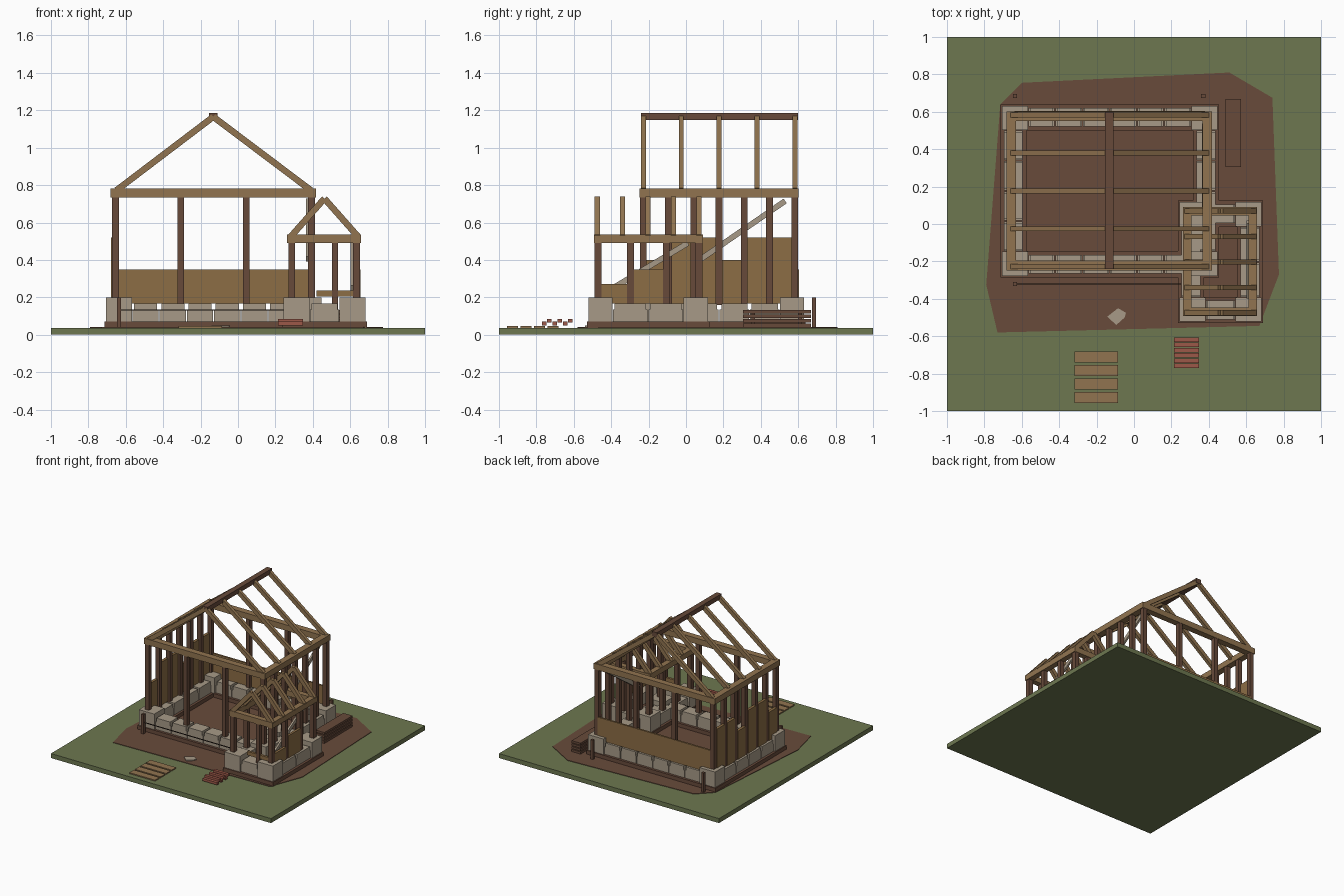
import bpy, bmesh
from mathutils import Vector, Matrix

if "Cube" in bpy.data.objects:
    bpy.data.objects.remove(bpy.data.objects["Cube"], do_unlink=True)


def material(name, hex_code):
    rgb = [int(hex_code[i:i + 2], 16) / 255 for i in (0, 2, 4)]
    color = [c / 12.92 if c <= 0.04 else ((c + 0.055) / 1.055) ** 2.4 for c in rgb] + [1]
    mat = bpy.data.materials.new(name)
    mat.use_nodes = True
    mat.diffuse_color = color
    mat.node_tree.nodes["Principled BSDF"].inputs["Base Color"].default_value = color
    return mat


grass = material("grass green", "6d7750")
dirt = material("dirt brown", "684b3b")
stone = material("pale stone", "a79a87")
dark_wood = material("dark wood", "674a3a")
tan_wood = material("tan wood", "917450")
panel_wood = material("panel wood", "8c6d45")
brick_red = material("brick red", "9c5848")
string_dark = material("dark string", "3a2c24")


class Part:
    """Collects boxes, beams and slabs into one named object."""

    def __init__(self, name, mat):
        self.name, self.mat, self.bm = name, mat, bmesh.new()

    def box(self, xs, ys, zs):
        size = Matrix.Diagonal((xs[1] - xs[0], ys[1] - ys[0], zs[1] - zs[0], 1))
        mid = Vector((sum(xs), sum(ys), sum(zs))) / 2
        bmesh.ops.create_cube(self.bm, size=1, matrix=Matrix.Translation(mid) @ size)
        return self

    def post(self, x, y, zs, w):
        return self.box((x - w / 2, x + w / 2), (y - w / 2, y + w / 2), zs)

    def beam(self, a, b, depth, width, side):
        # sloped beam; side is the horizontal axis of its width
        a, b, side = Vector(a), Vector(b), Vector(side)
        run = b - a
        up = run.normalized().cross(side)
        rot = Matrix((run.normalized(), side, up)).transposed().to_4x4()
        size = Matrix.Diagonal((run.length, width, depth, 1))
        bmesh.ops.create_cube(self.bm, size=1, matrix=Matrix.Translation((a + b) / 2) @ rot @ size)
        return self

    def slab(self, points, z0, z1):
        face = self.bm.faces.new([self.bm.verts.new((x, y, z0)) for x, y in points])
        top = bmesh.ops.extrude_face_region(self.bm, geom=[face])["geom"]
        verts = [v for v in top if isinstance(v, bmesh.types.BMVert)]
        bmesh.ops.translate(self.bm, verts=verts, vec=(0, 0, z1 - z0))
        return self

    def done(self):
        bmesh.ops.recalc_face_normals(self.bm, faces=self.bm.faces)
        mesh = bpy.data.meshes.new(self.name)
        self.bm.to_mesh(mesh)
        self.bm.free()
        mesh.materials.append(self.mat)
        bpy.context.collection.objects.link(bpy.data.objects.new(self.name, mesh))


def ring(part, xs, ys, zs, w):
    # four strips around a rectangle
    for y in (ys[0], ys[1] - w):
        part.box(xs, (y, y + w), zs)
    for x in (xs[0], xs[1] - w):
        part.box((x, x + w), (ys[0] + w, ys[1] - w), zs)


def course(start, end, count, gap):
    step = (end - start) / count
    return [(start + i * step + gap / 2, start + (i + 1) * step - gap / 2) for i in range(count)]


def foundation(name, xs, ys, nx, ny):
    footing = Part(name + "_footing", dirt)
    ring(footing, xs, ys, (0.037, 0.072), 0.14)
    footing.done()
    # tall corner stones, then two courses of blocks between them
    blocks = Part(name + "_stones", stone)
    x0, x1, y0, y1 = xs[0] + 0.008, xs[1] - 0.008, ys[0] + 0.008, ys[1] - 0.008
    cx, cy, thick, inset = 0.14, 0.13, 0.1, 0.012
    for x in (x0, x1 - cx):
        for y in (y0, y1 - cy):
            blocks.box((x, x + cx), (y, y + cy), (0.07, 0.2))
    for zs, gap in (((0.07, 0.134), 0.005), ((0.134, 0.166), 0.022)):
        for span in course(x0 + cx, x1 - cx, nx, gap):
            for y in (y0 + inset, y1 - inset - thick):
                blocks.box(span, (y, y + thick), zs)
        for span in course(y0 + cy, y1 - cy, ny, gap):
            for x in (x0 + inset, x1 - inset - thick):
                blocks.box((x, x + thick), span, zs)
    blocks.done()


def roof(name, xs, ridge_x, low, high, rows, width, depth):
    rafters = Part(name, tan_wood)
    for y in rows:
        for x in xs:
            rafters.beam((x, y, low), (ridge_x, y, high), depth, width, (0, 1, 0))
    rafters.done()


# Ground and bare earth
Part("ground", grass).box((-1, 1), (-1, 1), (0, 0.037)).done()
Part("dirt_patch", dirt).slab(
    [(-0.6, 0.755), (-0.715, 0.64), (-0.79, -0.325), (-0.73, -0.58),
     (0.67, -0.545), (0.775, -0.27), (0.74, 0.675), (0.51, 0.81)], 0.036, 0.041).done()

# Foundations
foundation("house", (-0.715, 0.455), (-0.285, 0.64), 6, 4)
foundation("porch", (0.235, 0.69), (-0.53, 0.125), 1, 2)

# House frame
rows = [-0.228 + i * 0.135 for i in range(7)]
posts = Part("house_posts", dark_wood)
for x in (-0.655, 0.393):
    for y in rows:
        posts.post(x, y, (0.16, 0.74), 0.036)
for x in (-0.307, 0.043):
    for y in (rows[0], rows[-1]):
        posts.post(x, y, (0.16, 0.74), 0.035)
posts.done()
plate = Part("house_top_plate", tan_wood)
ring(plate, (-0.683, 0.418), (-0.248, 0.602), (0.735, 0.783), 0.052)
plate.done()

# House roof
roof("house_rafters", (-0.65, 0.39), -0.132, 0.772, 1.165,
     [-0.228 + i * 0.2025 for i in range(5)], 0.026, 0.034)
Part("ridge_beam", dark_wood).box((-0.155, -0.11), (-0.24, 0.6), (1.147, 1.185)).done()

# Boarding on the back and right walls
boards = Part("wall_boards", panel_wood)
boards.box((-0.64, 0.38), (0.588, 0.603), (0.166, 0.35))
for y, top in zip(rows, (0.4, 0.52, 0.52, 0.4, 0.52, 0.52)):
    boards.box((-0.678, -0.655), (y + 0.018, y + 0.117), (0.166, top))
boards.done()

# Porch frame
porch_rows = (-0.47, -0.297, -0.105, 0.07)
posts = Part("porch_posts", dark_wood)
for x in (0.288, 0.633):
    for y in porch_rows:
        posts.post(x, y, (0.16, 0.5), 0.036)
for y in (porch_rows[0], porch_rows[-1]):
    posts.post(0.518, y, (0.13, 0.5), 0.032)
posts.done()
plate = Part("porch_top_plate", tan_wood)
ring(plate, (0.263, 0.658), (-0.492, 0.09), (0.49, 0.536), 0.045)
plate.done()
roof("porch_rafters", (0.278, 0.646), 0.462, 0.52, 0.728,
     [-0.475 + i * 0.136 for i in range(5)], 0.028, 0.034)
boards = Part("porch_boards", panel_wood)
boards.box((0.635, 0.655), (-0.452, -0.315), (0.166, 0.27))
boards.box((0.635, 0.655), (-0.279, -0.123), (0.166, 0.35))
boards.box((0.42, 0.615), (-0.48, -0.46), (0.205, 0.236))
boards.done()

# Pale diagonal braces
braces = Part("diagonal_braces", stone)
braces.beam((0.37, 0.08, 0.405), (0.37, 0.53, 0.715), 0.03, 0.015, (1, 0, 0))
braces.beam((0.61, -0.39, 0.25), (0.61, 0.01, 0.49), 0.03, 0.015, (1, 0, 0))
braces.done()

# Marker stakes and string
stakes = Part("marker_stakes", dark_wood)
for x, y in ((-0.637, -0.32), (-0.637, 0.685), (0.37, 0.685)):
    stakes.post(x, y, (0.037, 0.2), 0.022)
stakes.done()
Part("guide_string", string_dark).box((-0.637, 0.25), (-0.323, -0.318), (0.129, 0.135)).done()

# Stacked timber
stack = Part("timber_stack", dark_wood)
for i in range(4):
    z = 0.041 + i * 0.024
    stack.box((0.49, 0.572), (0.305, 0.668), (z, z + 0.018))
    for y in (0.35, 0.6):
        stack.box((0.5, 0.56), (y, y + 0.02), (z - 0.006, z))
stack.done()

# Loose planks, bricks and a flat stone
planks = Part("loose_planks", tan_wood)
for i in range(4):
    y = -0.74 - i * 0.072
    planks.box((-0.318, -0.085), (y, y + 0.058), (0.037, 0.046))
planks.done()
bricks = Part("bricks", brick_red)
for i in range(6):
    y, z = -0.77 + i * 0.028, 0.05 + (i % 2) * 0.015
    bricks.box((0.215, 0.348), (y, y + 0.024), (z, z + 0.02))
bricks.done()
Part("flat_stone", stone).slab(
    [(-0.143, -0.495), (-0.085, -0.45), (-0.043, -0.475), (-0.05, -0.5), (-0.095, -0.54)],
    0.04, 0.048).done()
